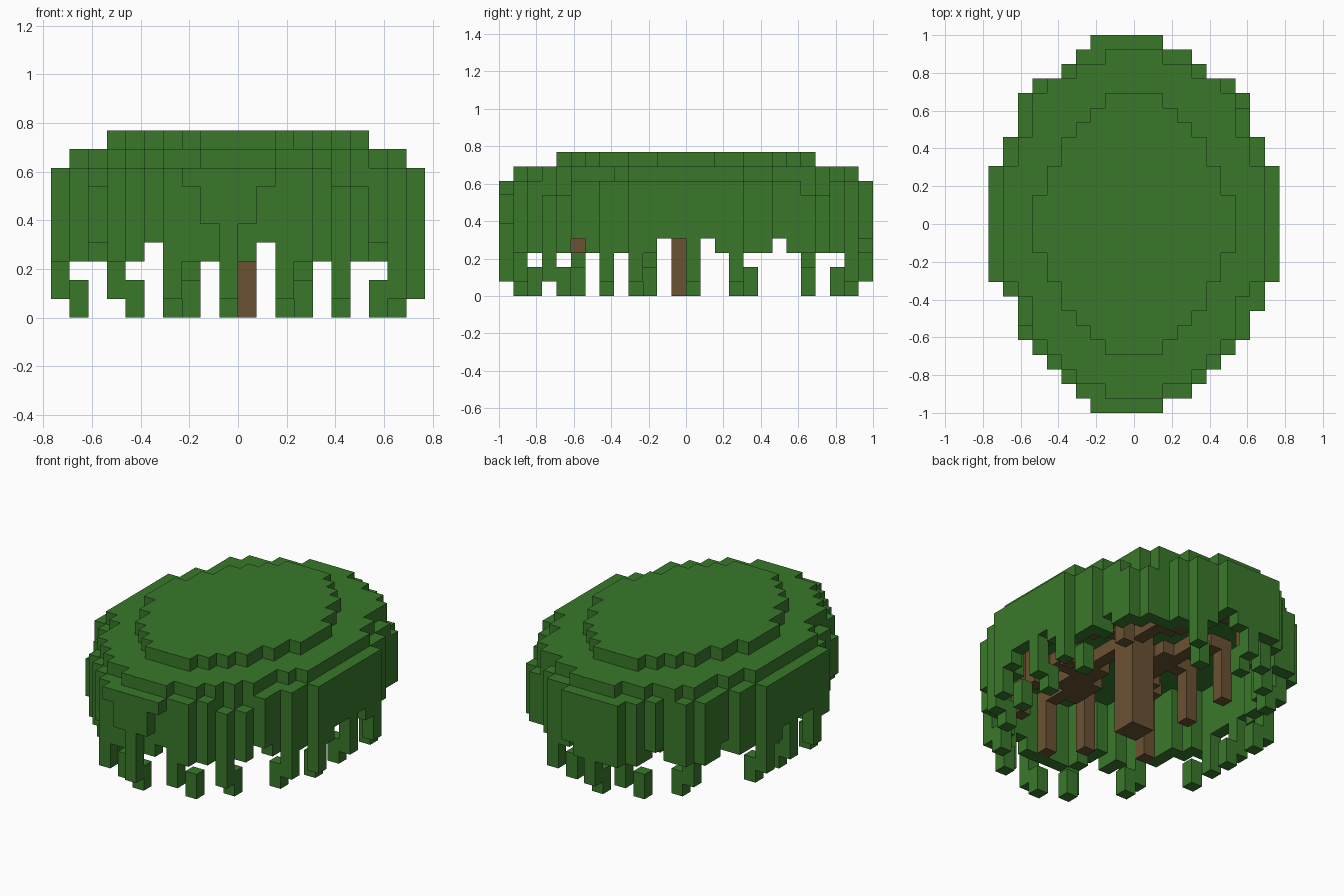
import bpy
import bmesh
from mathutils import Vector

if "Cube" in bpy.data.objects:
    bpy.data.objects.remove(bpy.data.objects["Cube"])

UNIT = 1 / 13  # edge length of one block
SIDES = [Vector(v) for v in ((1, 0, 0), (-1, 0, 0), (0, 1, 0), (0, -1, 0), (0, 0, 1), (0, 0, -1))]


def material(name, color):
    mat = bpy.data.materials.new(name)
    mat.use_nodes = True
    mat.diffuse_color = color
    mat.node_tree.nodes["Principled BSDF"].inputs["Base Color"].default_value = color
    return mat


def disc(half_widths):
    """Cells of a stepped oval, one half width per row."""
    start = -(len(half_widths) // 2)
    return {(x, start + row) for row, w in enumerate(half_widths) for x in range(-w, w)}


def rim(cells):
    """Cells that touch the outside, diagonals included."""
    around = [(a, b) for a in (-1, 0, 1) for b in (-1, 0, 1)]
    return {(x, y) for x, y in cells if any((x + a, y + b) not in cells for a, b in around)}


def path(start, end):
    """Stepped row of cells from start to end."""
    (ax, ay), (bx, by) = start, end
    steps = max(abs(bx - ax), abs(by - ay))
    cells, last = set(), ax
    for i in range(steps + 1):
        x, y = round(ax + (bx - ax) * i / steps), round(ay + (by - ay) * i / steps)
        cells |= {(last, y), (x, y)}
        last = x
    return cells


def build(name, blocks, mat):
    """Skin of a set of blocks, without the faces between neighbours."""
    bm = bmesh.new()
    for block in blocks:
        centre = Vector(block) + Vector((0.5, 0.5, 0.5))
        for n in SIDES:
            if tuple(int(c) for c in Vector(block) + n) in blocks:
                continue
            u = Vector((n.y, n.z, n.x))
            v = n.cross(u)
            corners = [centre + (n + a * u + b * v) / 2 for a, b in ((-1, -1), (1, -1), (1, 1), (-1, 1))]
            bm.faces.new([bm.verts.new(c * UNIT) for c in corners])
    bmesh.ops.remove_doubles(bm, verts=bm.verts, dist=0.001)
    mesh = bpy.data.meshes.new(name)
    bm.to_mesh(mesh)
    bm.free()
    mesh.materials.append(mat)
    obj = bpy.data.objects.new(name, mesh)
    bpy.context.collection.objects.link(obj)


leaf = material("leaf green", (0.041, 0.19, 0.023, 1))
bark = material("bark brown", (0.145, 0.085, 0.033, 1))

# Outlines of the three crown steps
outer = disc([3, 4, 5, 6, 7, 8, 8, 8, 9] + [10] * 8 + [9, 9, 8, 8, 8, 7, 5, 4, 3])
outer -= {(2, -13), (2, 12)}
outer.add((8, -6))
middle = disc([2, 4, 5, 6, 7, 7, 7, 8] + [9] * 8 + [8, 8, 7, 7, 7, 6, 4, 2])
top = disc([2, 3, 4, 5, 5, 6, 6, 7, 7, 7, 7, 6, 6, 5, 5, 4, 3, 2])
wall = rim(outer)
backing = {(x, -12) for x in range(-3, 2)}

# Trunk and branches: forks run out level under the roof, then droop
trunk = {(x, y, z) for x in (-1, 0) for y in (-1, 0) for z in range(8)}
forks = {(0, -4): [(-1, -11), (-3, -9), (4, -8)],
         (-3, -1): [(-7, -7), (-6, -1), (-6, 3)],
         (-1, 4): [(3, 9), (-4, 8)],
         (3, 0): [(5, 5), (6, 0), (6, -4)]}
branches = set()
for fork, tips in forks.items():
    level = path((0, 0), fork)
    for tip in tips:
        level |= path(fork, tip)
        branches |= {(*tip, z) for z in range(3, 7)}
    branches |= {(x, y, 7) for x, y in level}
branches -= trunk

# Crown: stepped roof over a hollow ring of foliage, with a few lower and shorter columns
low_top = {(-8, -8), (5, -10), (6, -9), (7, 8), (6, 9)}
short = {(-3, -13): 7, (-2, -13): 5, (0, -13): 5, (1, -13): 7}
crown = {(x, y, 9) for x, y in top} | {(x, y, 8) for x, y in middle - low_top}
crown |= {(x, y, 7) for x, y in (wall | backing | (outer - middle)) - low_top}
for z in range(4, 7):
    crown |= {(x, y, z) for x, y in wall | backing if z >= short.get((x, y), 0)}

# Ragged lower edge of the ring, notched per column
across = "#####.#####.########"
along = "#####.#####..#.####.######"
crown |= {(x, y, 3) for x, y in wall | backing
          if across[x + 10] == "#" and along[y + 13] == "#" and (x, y) not in short}

# Hanging strands: a column, and the block pair its end curls into
hooks = [((-4, -12), (-3, -11)), ((-1, -13), (-1, -12)), ((2, -12), (3, -11)),
         ((5, -10), (5, -9)), ((-7, -8), (-6, -8)), ((8, -6), (7, -6)),
         ((9, -4), (8, -3)), ((9, 0), (8, 0)), ((9, 3), (8, 4)),
         ((-10, -3), (-9, -4)), ((-10, 0), (-9, 0)), ((-10, 3), (-9, 3)),
         ((-7, 8), (-6, 8)), ((-3, 11), (-4, 10)), ((-1, 12), (-1, 11)), ((3, 11), (2, 10))]
strands = set()
for column, curl in hooks:
    strands |= {(*column, z) for z in (1, 2, 3)} | {(*curl, z) for z in (0, 1)}

build("trunk", trunk, bark)
build("branches", branches, bark)
build("leaf_canopy", crown - branches - trunk, leaf)
build("hanging_strands", strands - crown - branches, leaf)
